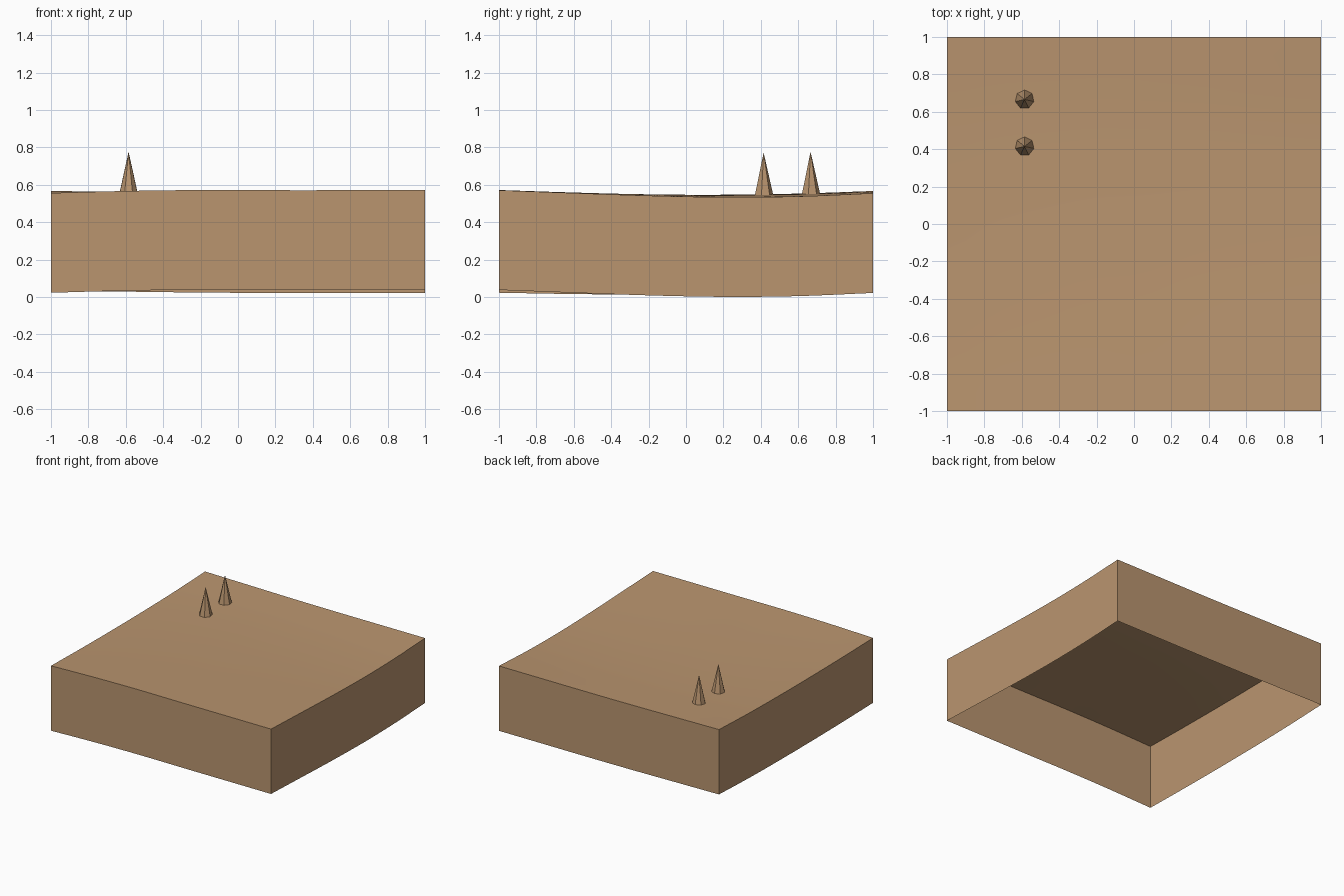
import bpy, bmesh, math

cube = bpy.data.objects.get("Cube")
if cube:
    bpy.data.objects.remove(cube)

# Material
sand = bpy.data.materials.new("sandy_brown")
sand.use_nodes = True
colour = (0.491, 0.301, 0.159, 1)
sand.diffuse_color = colour
sand.node_tree.nodes["Principled BSDF"].inputs["Base Color"].default_value = colour

# Height profiles along the four edges, at evenly spaced points
FRONT = [0.556, 0.567, 0.572, 0.571, 0.571, 0.571]
BACK = [0.567, 0.562, 0.557, 0.555, 0.555, 0.555]
LEFT = [0.556, 0.549, 0.546, 0.547, 0.553, 0.567]
RIGHT = [0.571, 0.556, 0.542, 0.534, 0.538, 0.555]
DEPTH = 0.533
STEPS = 20


def sample(profile, t):
    """Smooth interpolation through evenly spaced heights."""
    last = len(profile) - 1
    i = min(int(t * last), last - 1)
    f = t * last - i
    b, c = profile[i], profile[i + 1]
    a = profile[i - 1] if i > 0 else 2 * b - c
    d = profile[i + 2] if i + 2 <= last else 2 * c - b
    return b + 0.5 * f * (c - a + f * (2*a - 5*b + 4*c - d + f * (3*(b - c) + d - a)))


def height(x, y):
    """Blend the edge profiles across the tile."""
    u, v = (x + 1) / 2, (y + 1) / 2
    across = (1 - u) * sample(LEFT, v) + u * sample(RIGHT, v)
    along = (1 - v) * sample(FRONT, u) + v * sample(BACK, u)
    corners = ((1 - v) * ((1 - u) * FRONT[0] + u * FRONT[-1])
               + v * ((1 - u) * BACK[0] + u * BACK[-1]))
    return across + along - corners


def add_object(name, bm):
    mesh = bpy.data.meshes.new(name)
    bm.to_mesh(mesh)
    bm.free()
    mesh.materials.append(sand)
    obj = bpy.data.objects.new(name, mesh)
    bpy.context.collection.objects.link(obj)
    return obj


# Rolling ground with a skirt hanging from its border, open underneath
bm = bmesh.new()
bmesh.ops.create_grid(bm, x_segments=STEPS, y_segments=STEPS, size=1)
for v in bm.verts:
    v.co.z = height(v.co.x, v.co.y)
border = [e for e in bm.edges if e.is_boundary]
skirt = bmesh.ops.extrude_edge_only(bm, edges=border)["geom"]
for v in skirt:
    if isinstance(v, bmesh.types.BMVert):
        v.co.z -= DEPTH
bmesh.ops.recalc_face_normals(bm, faces=bm.faces)
bm.faces.ensure_lookup_table()
if max(bm.faces, key=lambda f: abs(f.normal.z)).normal.z < 0:
    bmesh.ops.reverse_faces(bm, faces=bm.faces)
ground = add_object("ground_tile", bm)
bpy.context.view_layer.objects.active = ground
ground.select_set(True)
bpy.ops.object.shade_smooth_by_angle(angle=math.radians(30))

# Seven-sided spikes standing on the ground
X, RADIUS, TALL, SIDES = -0.585, 0.051, 0.226, 7
for name, y in (("front_spike", 0.415), ("back_spike", 0.666)):
    bm = bmesh.new()
    base = height(X, y)
    tip = bm.verts.new((X, y, base + TALL))
    ring = []
    for i in range(SIDES):
        a = math.pi / 2 + math.tau * i / SIDES
        ring.append(bm.verts.new((X + RADIUS * math.cos(a), y + RADIUS * math.sin(a), base)))
    for i in range(SIDES):
        bm.faces.new((ring[i], ring[(i + 1) % SIDES], tip))
    add_object(name, bm)
